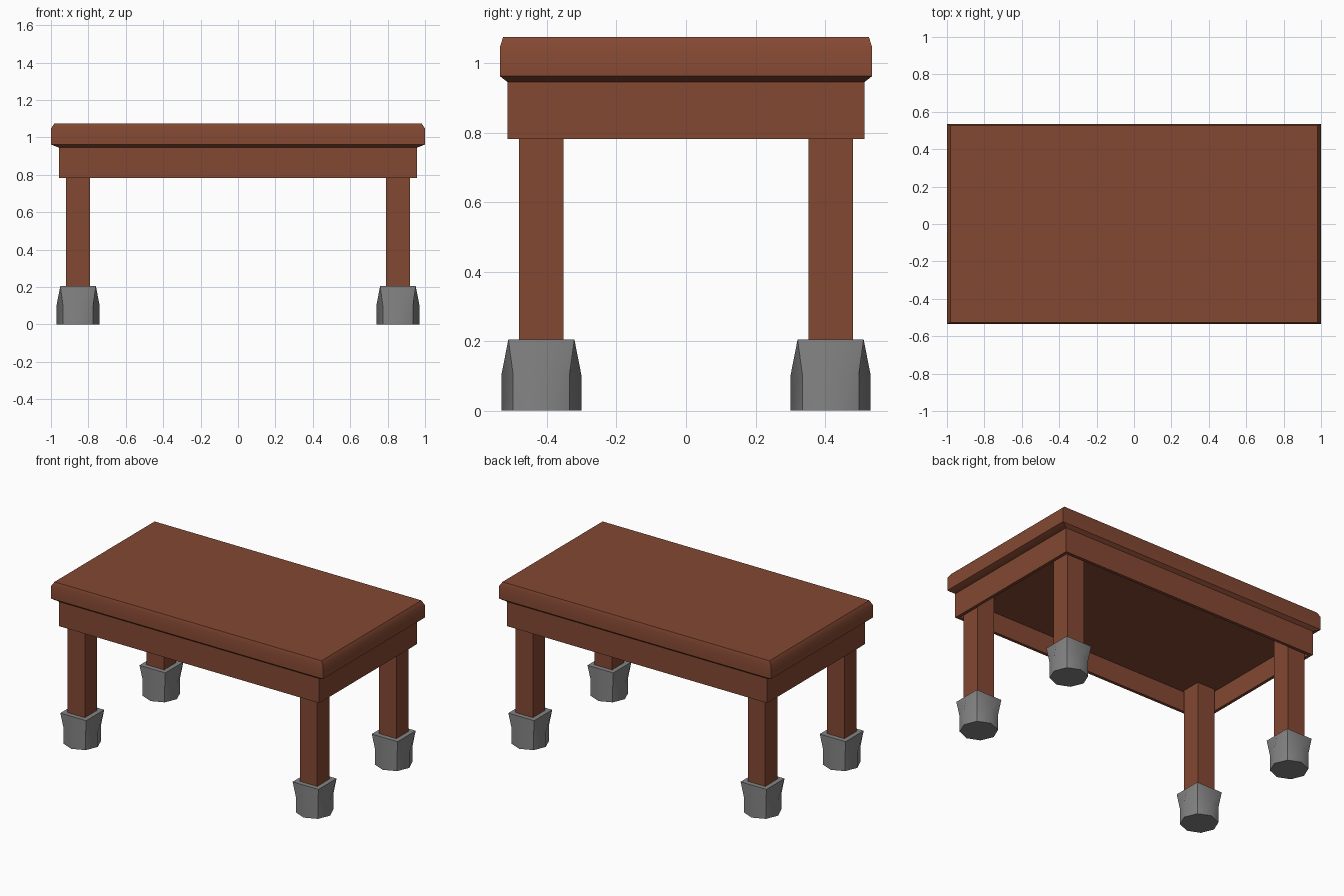
import bpy, bmesh, math

if "Cube" in bpy.data.objects:
    bpy.data.objects.remove(bpy.data.objects["Cube"])


def material(name, rgb):
    mat = bpy.data.materials.new(name)
    mat.diffuse_color = (*rgb, 1)
    mat.use_nodes = True
    mat.node_tree.nodes["Principled BSDF"].inputs["Base Color"].default_value = mat.diffuse_color
    return mat


WOOD = material("wood", (0.23, 0.065, 0.032))
STONE = material("stone", (0.23, 0.23, 0.23))


def finish(bm, name, mat):
    bmesh.ops.recalc_face_normals(bm, faces=bm.faces[:])
    mesh = bpy.data.meshes.new(name)
    bm.to_mesh(mesh)
    bm.free()
    mesh.materials.append(mat)
    obj = bpy.data.objects.new(name, mesh)
    bpy.context.collection.objects.link(obj)
    return obj


def loft(rings):
    """Skin a stack of equal-length point rings and cap both ends."""
    bm = bmesh.new()
    loops = [[bm.verts.new(p) for p in ring] for ring in rings]
    n = len(loops[0])
    for a, b in zip(loops, loops[1:]):
        for i in range(n):
            j = (i + 1) % n
            bm.faces.new((a[i], a[j], b[j], b[i]))
    bm.faces.new(loops[0][::-1])
    bm.faces.new(loops[-1])
    return bm


def rect(hx, hy, z, cx=0, cy=0):
    return [(cx + sx * hx, cy + sy * hy, z)
            for sx, sy in ((-1, -1), (1, -1), (1, 1), (-1, 1))]


# Table top: slab with chamfered upper and lower rims
top = finish(loft([rect(0.957, 0.513, 0.945), rect(1, 0.535, 0.962),
                   rect(1, 0.535, 1.047), rect(0.982, 0.526, 1.075)]),
             "table_top", WOOD)
bpy.context.view_layer.objects.active = top
top.select_set(True)
bpy.ops.object.shade_smooth_by_angle(angle=math.radians(35))
top.select_set(False)

# Apron: thin-walled frame, hollow underneath
WALL, CEILING = 0.02, 0.915
finish(loft([rect(0.957 - WALL, 0.513 - WALL, CEILING),
             rect(0.957 - WALL, 0.513 - WALL, 0.782),
             rect(0.957, 0.513, 0.782), rect(0.957, 0.513, 0.945)]),
       "apron", WOOD)


def foot_ring(z, mid, corner, cx, cy):
    """Eight points: side middles at distance mid, corners at (corner, corner)."""
    pts = []
    for k in range(8):
        r = corner * math.sqrt(2) if k % 2 else mid
        a = k * math.pi / 4
        pts.append((cx + r * math.cos(a), cy + r * math.sin(a), z))
    return pts


def foot(name, cx, cy):
    # Square at the top, blending into an octagonal base
    bm = loft([foot_ring(0, 0.115, 0.081, cx, cy),
               foot_ring(0.103, 0.115, 0.081, cx, cy),
               foot_ring(0.205, 0.095, 0.095, cx, cy)])
    for f in bm.faces:
        f.smooth = len(f.verts) == 4
    # Keep the four corner edges and the end rims crisp
    for e in bm.edges:
        rim = any(len(f.verts) == 8 for f in e.link_faces)
        corner = all(abs(abs(v.co.x - cx) - abs(v.co.y - cy)) < 1e-4
                     for v in e.verts)
        e.smooth = not (rim or corner)
    finish(bm, name, STONE)


# Four legs with their feet
for sx, side in ((-1, "left"), (1, "right")):
    for sy, end in ((-1, "front"), (1, "back")):
        cx, cy = sx * 0.855, sy * 0.416
        finish(loft([rect(0.064, 0.064, 0.19, cx, cy),
                     rect(0.064, 0.064, CEILING, cx, cy)]),
               f"{end}_{side}_leg", WOOD)
        foot(f"{end}_{side}_foot", cx, cy)
